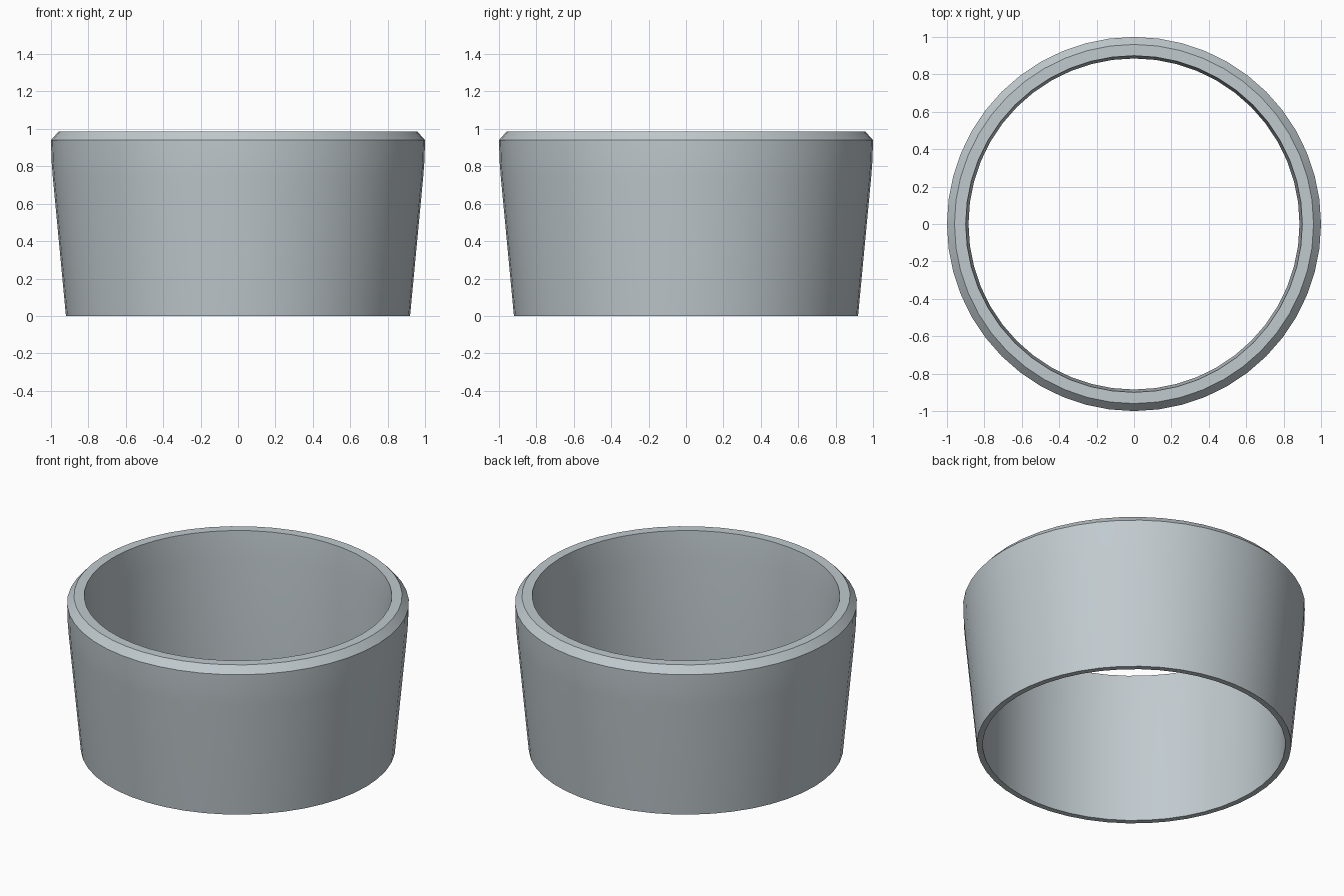
import bpy
import math

cube = bpy.data.objects.get("Cube")
if cube:
    bpy.data.objects.remove(cube, do_unlink=True)

SIDES = 48

# Closed wall section (radius, height): outside going up, rim, then inside going down
PROFILE = [
    (0.92, 0.0), (0.99, 0.74), (0.997, 0.83), (1.0, 0.94),
    (0.96, 0.985), (0.90, 0.985),
    (0.885, 0.82), (0.885, 0.0),
]


def lathe(name, profile, sides, material):
    """Revolve a closed section around the z axis."""
    n = len(profile)
    verts = []
    for i in range(sides):
        a = 2 * math.pi * i / sides
        verts += [(r * math.cos(a), r * math.sin(a), z) for r, z in profile]
    faces = []
    for i in range(sides):
        j = (i + 1) % sides
        for k in range(n):
            m = (k + 1) % n
            faces.append((i * n + k, j * n + k, j * n + m, i * n + m))
    mesh = bpy.data.meshes.new(name)
    mesh.from_pydata(verts, [], faces)
    mesh.materials.append(material)
    obj = bpy.data.objects.new(name, mesh)
    bpy.context.collection.objects.link(obj)
    return obj


# Pale grey metal
colour = (0.53, 0.59, 0.62, 1.0)
grey = bpy.data.materials.new("pale_grey")
grey.use_nodes = True
grey.diffuse_color = colour
grey.node_tree.nodes["Principled BSDF"].inputs["Base Color"].default_value = colour

# Tapered open ring with a chamfered rim
ring = lathe("tapered_ring", PROFILE, SIDES, grey)
bpy.ops.object.select_all(action="DESELECT")
ring.select_set(True)
bpy.context.view_layer.objects.active = ring
bpy.ops.object.shade_smooth_by_angle(angle=math.radians(30))
